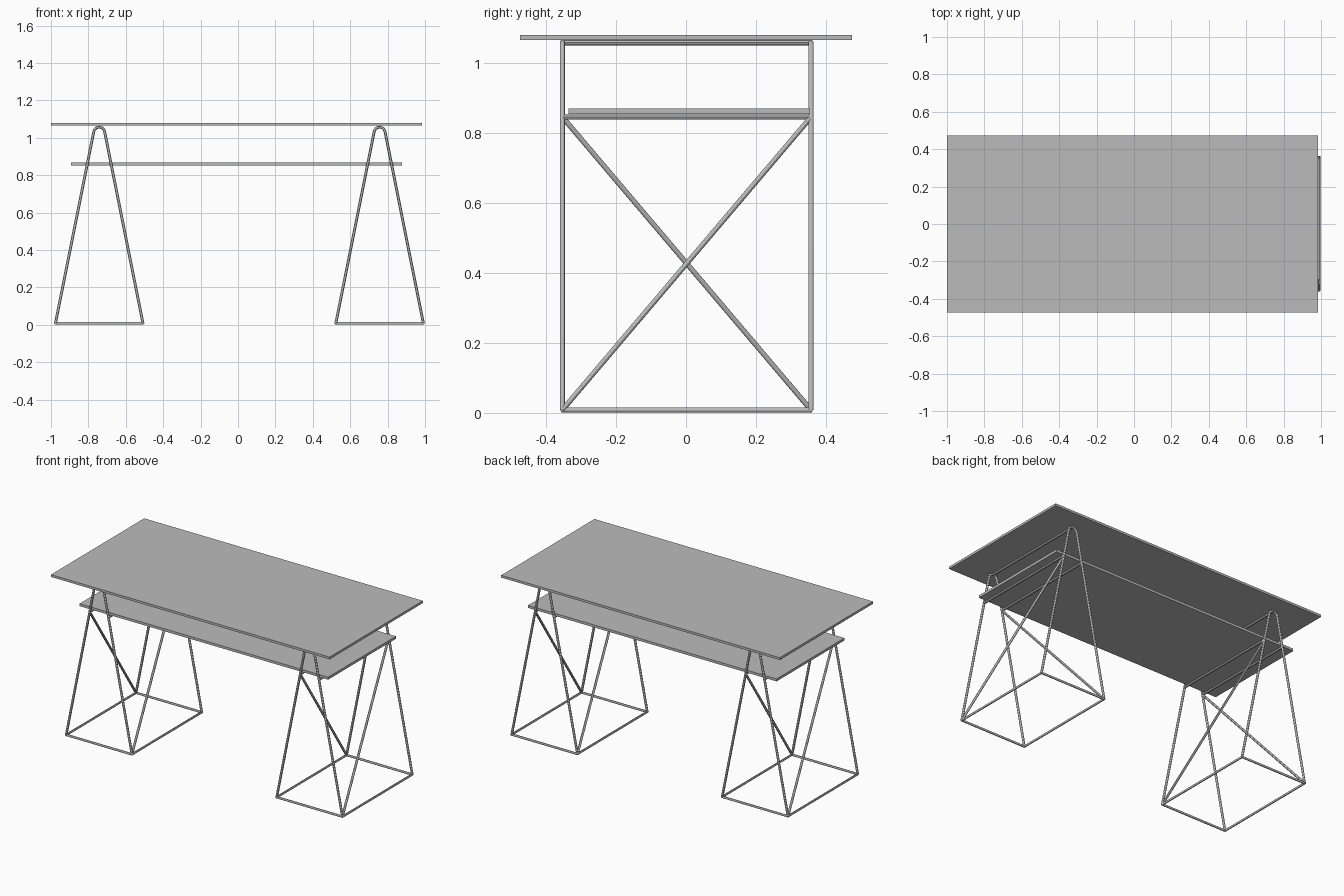
import bpy
from math import atan, cos, sin, pi

cube = bpy.data.objects.get("Cube")
if cube:
    bpy.data.objects.remove(cube, do_unlink=True)

grey = bpy.data.materials.new("plain grey")
grey.use_nodes = True
grey.diffuse_color = (0.5, 0.5, 0.5, 1)
grey.node_tree.nodes["Principled BSDF"].inputs["Base Color"].default_value = (0.5, 0.5, 0.5, 1)

ROD = 0.0075          # rod radius
FRONT, BACK = -0.353, 0.357
FOOT_Z, BAR_Z, TOP_Z = 0.0085, 0.845, 1.0575
SPREAD, SLOPE = 0.234, 0.2


def board(name, x0, x1, y0, y1, z0, z1):
    bpy.ops.mesh.primitive_cube_add(size=1, location=((x0 + x1) / 2, (y0 + y1) / 2, (z0 + z1) / 2))
    ob = bpy.context.object
    ob.name = name
    ob.scale = (x1 - x0, y1 - y0, z1 - z0)
    bpy.ops.object.transform_apply(location=False, rotation=False, scale=True)
    ob.data.materials.append(grey)


def rod(name, points, closed=False):
    """Round rod swept along a path of points."""
    curve = bpy.data.curves.new(name, "CURVE")
    curve.dimensions = "3D"
    curve.bevel_depth = ROD
    curve.bevel_resolution = 4
    curve.use_fill_caps = True
    spline = curve.splines.new("POLY")
    spline.points.add(len(points) - 1)
    for p, co in zip(spline.points, points):
        p.co = (*co, 1)
    spline.use_cyclic_u = closed
    ob = bpy.data.objects.new(name, curve)
    bpy.context.collection.objects.link(ob)
    bpy.ops.object.select_all(action="DESELECT")
    ob.select_set(True)
    bpy.context.view_layer.objects.active = ob
    bpy.ops.object.convert(target="MESH")
    ob = bpy.context.object
    ob.data.materials.clear()
    ob.data.materials.append(grey)
    bpy.ops.object.shade_smooth_by_angle()


def leg_offset(z):
    return SPREAD - SLOPE * (z - FOOT_Z)


def leg_pair(name, cx, y):
    """Two leaning legs joined by a rounded bend at the top."""
    lean = atan(SLOPE)
    peak = FOOT_Z + SPREAD / SLOPE
    r = (peak - TOP_Z) * sin(lean) / (1 - sin(lean))
    steps = 10
    pts = [(cx + SPREAD, y, FOOT_Z)]
    for i in range(steps + 1):
        a = lean + (pi - 2 * lean) * i / steps
        pts.append((cx + r * cos(a), y, TOP_Z - r + r * sin(a)))
    pts.append((cx - SPREAD, y, FOOT_Z))
    rod(name, pts)


def trestle(side, cx):
    leg_pair(side + "_front_legs", cx, FRONT)
    leg_pair(side + "_back_legs", cx, BACK)
    # floor frame
    rod(side + "_floor_frame", [(cx - SPREAD, FRONT, FOOT_Z), (cx + SPREAD, FRONT, FOOT_Z),
                                (cx + SPREAD, BACK, FOOT_Z), (cx - SPREAD, BACK, FOOT_Z)], closed=True)
    # bar under the top
    rod(side + "_top_bar", [(cx, FRONT, TOP_Z), (cx, BACK, TOP_Z)])
    # shelf bars and one diagonal brace on each sloping side
    for s, part in ((-1, "_minus_x"), (1, "_plus_x")):
        hi = cx + s * leg_offset(BAR_Z)
        lo = cx + s * SPREAD
        rod(side + "_shelf_bar" + part, [(hi, FRONT, BAR_Z), (hi, BACK, BAR_Z)])
        y_hi, y_lo = (BACK, FRONT) if s > 0 else (FRONT, BACK)
        rod(side + "_brace" + part, [(hi, y_hi, BAR_Z), (lo, y_lo, FOOT_Z)])


board("table_top", -1.0, 0.984, -0.474, 0.474, 1.065, 1.08)
board("shelf", -0.893, 0.877, -0.336, 0.354, 0.853, 0.869)
trestle("right", -0.742)
trestle("left", 0.757)
